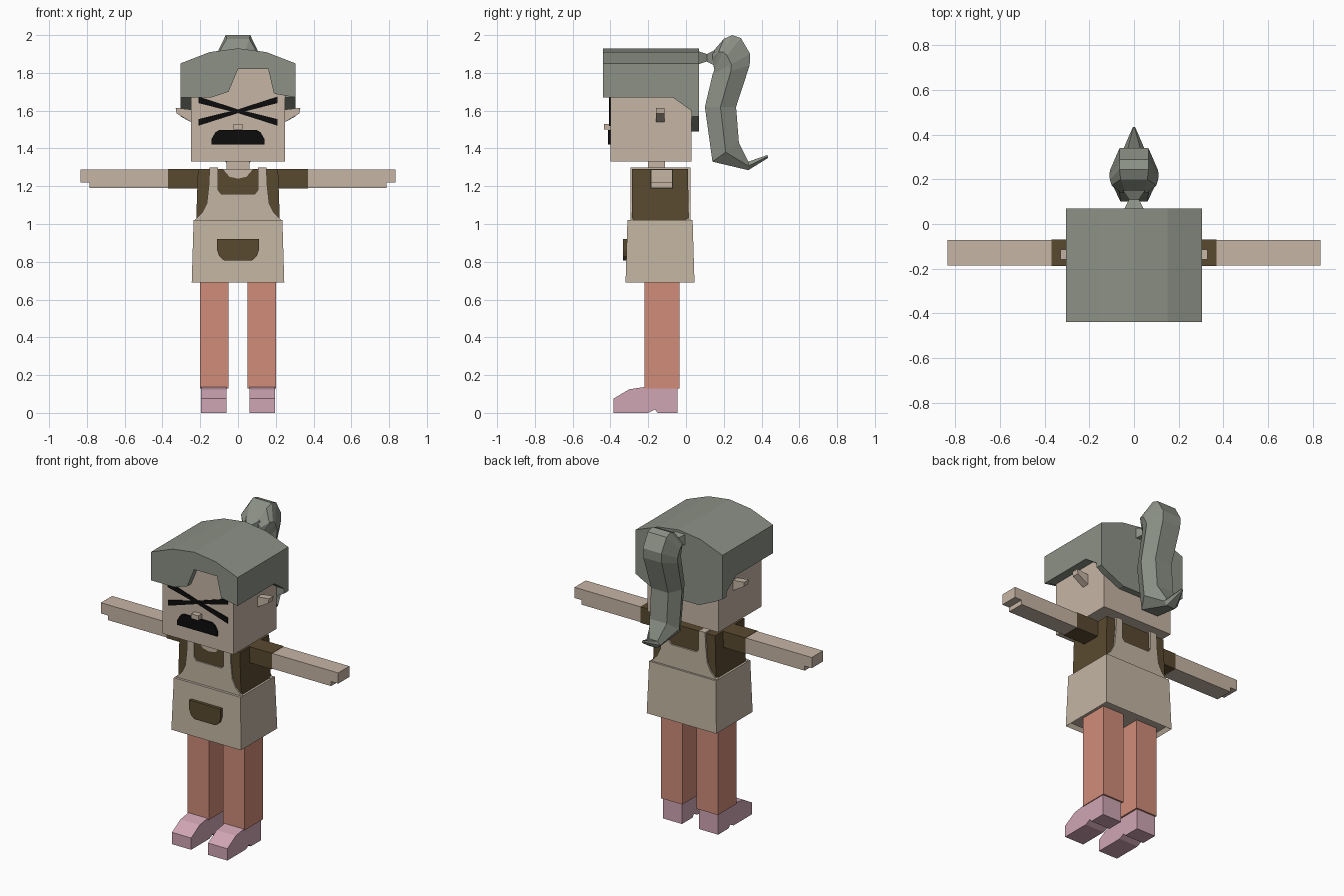
import bpy
import bmesh

default = bpy.data.objects.get("Cube")
if default:
    bpy.data.objects.remove(default, do_unlink=True)


def material(name, rgb):
    lin = [((c / 255 + 0.055) / 1.055) ** 2.4 for c in rgb]
    m = bpy.data.materials.new(name)
    m.use_nodes = True
    m.diffuse_color = (*lin, 1)
    m.node_tree.nodes["Principled BSDF"].inputs["Base Color"].default_value = (*lin, 1)
    return m


SKIN = material("skin", (198, 181, 165))
APRON = material("apron cream", (196, 181, 163))
HAIR = material("hair grey", (140, 145, 134))
SHIRT = material("shirt brown", (90, 74, 48))
TROUSER = material("trouser coral", (208, 140, 121))
SHOE = material("shoe pink", (208, 166, 180))
BLACK = material("black", (12, 12, 12))


def finish(name, bm, mat):
    bmesh.ops.recalc_face_normals(bm, faces=bm.faces)
    me = bpy.data.meshes.new(name)
    bm.to_mesh(me)
    bm.free()
    me.materials.append(mat)
    ob = bpy.data.objects.new(name, me)
    bpy.context.collection.objects.link(ob)
    return ob


def loft(name, rings, mat):
    """Skin a list of equal-length point rings and cap both ends."""
    bm = bmesh.new()
    vs = [[bm.verts.new(p) for p in ring] for ring in rings]
    n = len(vs[0])
    for a, b in zip(vs, vs[1:]):
        for i in range(n):
            j = (i + 1) % n
            bm.faces.new((a[i], a[j], b[j], b[i]))
    bm.faces.new(vs[0])
    bm.faces.new(vs[-1])
    return finish(name, bm, mat)


def prism(name, pts, axis, lo, hi, mat):
    """Extrude a flat outline along x (points y,z) or y (points x,z)."""
    place = (lambda p, d: (d, *p)) if axis == "x" else (lambda p, d: (p[0], d, p[1]))
    return loft(name, [[place(p, d) for p in pts] for d in (lo, hi)], mat)


def rect(x0, x1, y0, y1, z):
    return [(x0, y0, z), (x1, y0, z), (x1, y1, z), (x0, y1, z)]


def box(name, x, y, z, mat):
    return loft(name, [rect(*x, *y, h) for h in z], mat)


def both(pts):
    """Complete a right-half outline with its mirror image."""
    return pts + [(-x, z) for x, z in reversed(pts) if x > 0]


def flip(pts, s):
    return [(s * x, z) for x, z in pts]


# Head, neck and face
box("head", (-0.25, 0.25), (-0.40, 0.03), (1.33, 1.84), SKIN)
box("neck", (-0.06, 0.06), (-0.20, -0.11), (1.25, 1.34), SKIN)
box("nose", (-0.025, 0.025), (-0.435, -0.39), (1.50, 1.53), SKIN)
prism("moustache", both([(0.14, 1.42), (0.14, 1.45), (0.12, 1.485), (0.10, 1.497)]),
      "y", -0.412, -0.399, BLACK)
eye_line = [(-0.21, 1.675), (0, 1.607), (0.21, 1.555), (0.21, 1.52), (0, 1.587), (-0.21, 1.64)]
for s, side in ((1, "left"), (-1, "right")):
    prism(side + "_eye_line", flip(eye_line, s), "y", -0.406 - s * 0.001, -0.399, BLACK)

# Hair cap: crown, fringe, side panels and nape
crown = [(0.305, 1.85), (0.15, 1.91), (0, 1.93), (-0.15, 1.91), (-0.305, 1.85)]
prism("hair_crown", [(-0.305, 1.67), (0.305, 1.67)] + crown, "y", -0.396, -0.07, HAIR)
prism("hair_roof", [(-0.305, 1.83), (0.305, 1.83)] + crown, "y", -0.10, 0.07, HAIR)
fringe = [(-0.305, 1.67), (-0.14, 1.67), (-0.05, 1.70), (0, 1.82), (0.16, 1.82),
          (0.19, 1.69), (0.305, 1.67)]
prism("hair_fringe", fringe + crown, "y", -0.44, -0.396, HAIR)
panel = [(-0.42, 1.67), (-0.07, 1.67), (0.07, 1.57), (0.07, 1.85), (-0.42, 1.85)]
for s, side in ((1, "left"), (-1, "right")):
    prism(side + "_hair_panel", panel, "x", s * 0.25, s * 0.305, HAIR)
nape = [(-0.305, 1.57), (-0.25, 1.54), (-0.14, 1.49), (0.14, 1.49), (0.25, 1.54), (0.305, 1.57)]
prism("hair_nape", nape + crown, "y", 0.028, 0.07, HAIR)

# Ponytail tie and hexagonal ponytail
tie = [(0.065, 0.045, 0.035), (0.11, 0.022, 0.02), (0.15, 0.05, 0.04)]
loft("ponytail_tie", [[(-w, y, 1.88 - h), (w, y, 1.88 - h), (w, y, 1.88 + h), (-w, y, 1.88 + h)]
                      for y, w, h in tie], HAIR)
# inner y, z, outer y, z, half width
tail = [(0.14, 1.85, 0.14, 1.91, 0.06), (0.145, 1.84, 0.20, 1.98, 0.10),
        (0.15, 1.82, 0.245, 2.0, 0.108), (0.145, 1.80, 0.29, 1.985, 0.11),
        (0.14, 1.79, 0.34, 1.90, 0.108), (0.138, 1.78, 0.337, 1.84, 0.108),
        (0.10, 1.62, 0.265, 1.62, 0.10), (0.14, 1.33, 0.28, 1.43, 0.10),
        (0.33, 1.285, 0.33, 1.33, 0.05), (0.435, 1.35, 0.43, 1.365, 0.006)]
rings = []
for iy, iz, oy, oz, w in tail:
    my, mz = (iy + oy) / 2, (iz + oz) / 2
    rings.append([(-0.6 * w, iy, iz), (0.6 * w, iy, iz), (w, my, mz),
                  (0.6 * w, oy, oz), (-0.6 * w, oy, oz), (-w, my, mz)])
loft("ponytail", rings, HAIR)

# Torso and apron
loft("shirt", [rect(-0.222, 0.222, -0.285, 0.015, 1.0),
               rect(-0.212, 0.212, -0.285, 0.01, 1.29)], SHIRT)
skirt = loft("apron_skirt", [rect(-0.245, 0.245, -0.32, 0.045, 0.69),
                             rect(-0.235, 0.235, -0.31, 0.035, 1.02)], APRON)
bm = bmesh.new()
bm.from_mesh(skirt.data)
bottom = [f for f in bm.faces if f.normal.z < -0.9]
bmesh.ops.inset_region(bm, faces=bottom, thickness=0.02)
bmesh.ops.translate(bm, verts=list({v for f in bottom for v in f.verts}), vec=(0, 0, 0.025))
bm.to_mesh(skirt.data)
bm.free()
bib = both([(0.23, 1.02), (0.19, 1.06), (0.165, 1.11), (0.155, 1.20), (0.15, 1.30),
            (0.105, 1.30), (0.105, 1.18), (0.09, 1.16)])
prism("apron_bib_front", bib, "y", -0.294, -0.28, APRON)
prism("apron_bib_back", bib, "y", 0.0, 0.023, APRON)
prism("neckline", both([(0, 1.24), (0.045, 1.25), (0.08, 1.291)][::1]), "y", -0.289, -0.28, SKIN)
prism("apron_pocket", both([(0.075, 0.808), (0.10, 0.83), (0.11, 0.86), (0.11, 0.92)]),
      "y", -0.333, -0.30, SHIRT)

# Paired parts: straps, ears, arms, legs, shoes
ear = [(0.24, 1.605), (0.33, 1.615), (0.325, 1.585), (0.24, 1.535)]
arm = [(0.36, 1.191), (0.785, 1.191), (0.785, 1.22), (0.835, 1.22), (0.835, 1.288), (0.36, 1.288)]
shoe = [(-0.385, 0), (-0.20, 0), (-0.165, 0.018), (-0.15, 0), (-0.045, 0), (-0.045, 0.135),
        (-0.22, 0.137), (-0.30, 0.125), (-0.385, 0.075)]
for s, side in ((1, "left"), (-1, "right")):
    box(side + "_strap", (s * 0.105, s * 0.15), (-0.29, 0.02), (1.28, 1.298), APRON)
    prism(side + "_ear", flip(ear, s), "y", -0.16, -0.115, SKIN)
    box(side + "_sleeve", (s * 0.20, s * 0.37), (-0.188, -0.069), (1.188, 1.29), SHIRT)
    prism(side + "_arm", flip(arm, s), "y", -0.185, -0.072, SKIN)
    box(side + "_leg", (s * 0.05, s * 0.20), (-0.22, -0.035), (0.13, 0.73), TROUSER)
    prism(side + "_shoe", shoe, "x", s * 0.06, s * 0.195, SHOE)
